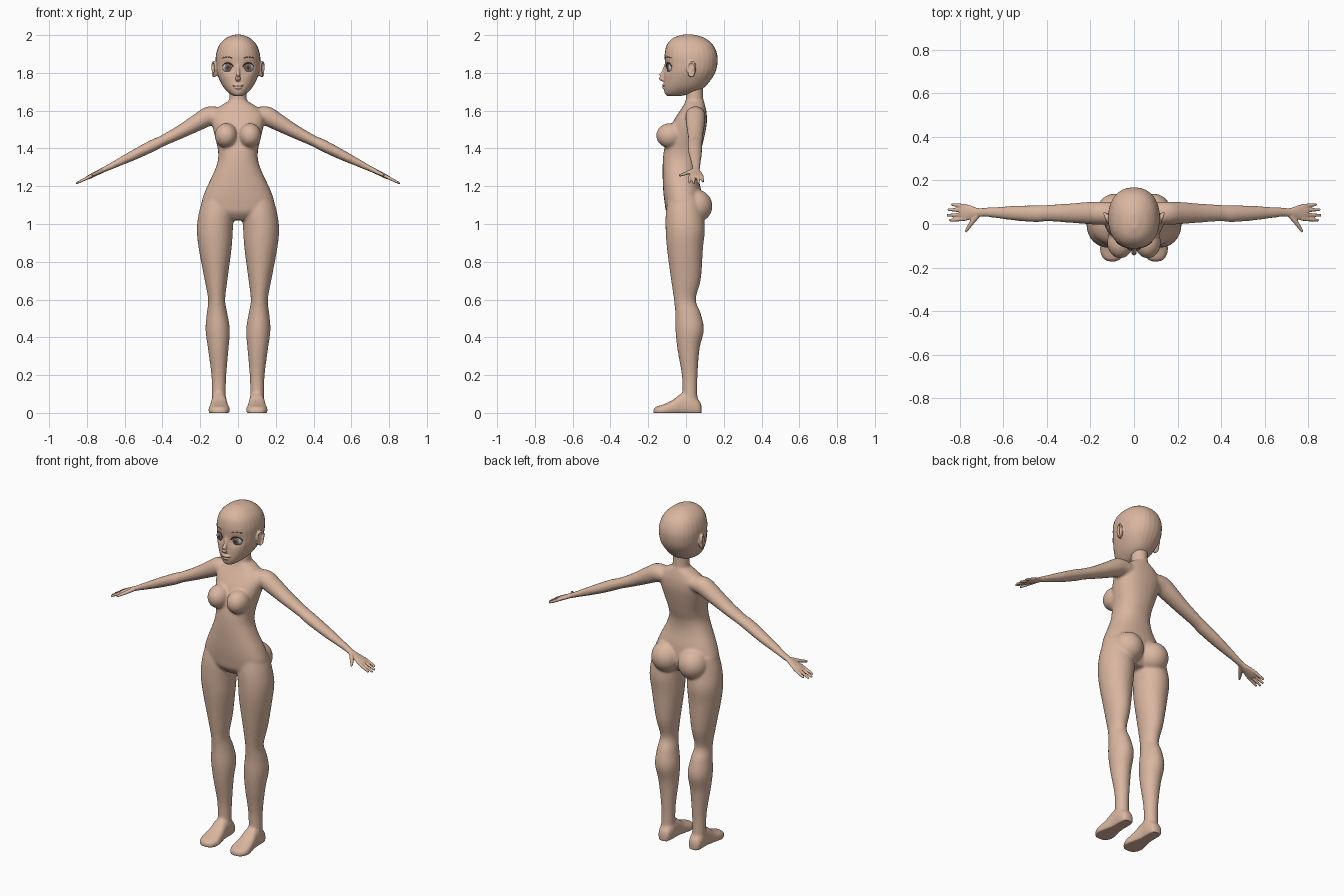
import bpy, bmesh, math
from mathutils import Vector, Matrix
from mathutils.bvhtree import BVHTree

if "Cube" in bpy.data.objects:
    bpy.data.objects.remove(bpy.data.objects["Cube"])


def material(name, rgb):
    m = bpy.data.materials.new(name)
    m.diffuse_color = (*rgb, 1)
    m.use_nodes = True
    m.node_tree.nodes["Principled BSDF"].inputs["Base Color"].default_value = m.diffuse_color
    return m


SKIN = material("skin", (0.70, 0.47, 0.35))
WHITE = material("eye_white", (0.50, 0.56, 0.60))
IRIS = material("iris", (0.22, 0.16, 0.13))
DARK = material("dark", (0.05, 0.03, 0.03))
BROW = material("brow", (0.38, 0.08, 0.06))
LIP = material("lip_line", (0.25, 0.09, 0.08))


def spline(rows, n=6):
    """Catmull-Rom through rows of numbers."""
    rows = [Vector(r) for r in rows]
    out = []
    for i in range(len(rows) - 1):
        a, b, c, d = rows[max(i - 1, 0)], rows[i], rows[i + 1], rows[min(i + 2, len(rows) - 1)]
        for k in range(n):
            t = k / n
            out.append(0.5 * (2 * b + (c - a) * t + (2 * a - 5 * b + 4 * c - d) * t * t
                              + (3 * b - a - 3 * c + d) * t ** 3))
    return out + [rows[-1]]


def loft(bm, rings, e=2.0, n=28):
    """Skin superellipse rings given as (centre, u, v)."""
    loops = []
    for c, u, v in rings:
        loop = []
        for i in range(n):
            a = 2 * math.pi * i / n
            ca, sa = math.cos(a), math.sin(a)
            p = c + u * math.copysign(abs(ca) ** (2 / e), ca) + v * math.copysign(abs(sa) ** (2 / e), sa)
            loop.append(bm.verts.new(p))
        loops.append(loop)
    for a, b in zip(loops, loops[1:]):
        for i in range(n):
            j = (i + 1) % n
            bm.faces.new((a[i], a[j], b[j], b[i]))
    bm.faces.new(loops[0])
    bm.faces.new(loops[-1])


def column(bm, rows, s=1, e=2.0):
    """Upright form from rows of z, x0, x1, y0, y1."""
    loft(bm, [(Vector((s * (x0 + x1) / 2, (y0 + y1) / 2, z)), Vector(((x1 - x0) / 2, 0, 0)),
               Vector((0, (y1 - y0) / 2, 0))) for z, x0, x1, y0, y1 in spline(rows, 4)], e)


def tube(bm, rows, s=1, n=20, steps=4, up=(0, 0, 1)):
    """Limb along a path: rows of x, y, z, side radius, up radius."""
    rows = spline(rows, steps)
    pts = [Vector((s * r[0], r[1], r[2])) for r in rows]
    rings = []
    for i, p in enumerate(pts):
        d = (pts[min(i + 1, len(pts) - 1)] - pts[max(i - 1, 0)]).normalized()
        u = Vector(up).cross(d).normalized()
        rings.append((p, u * rows[i][3], d.cross(u) * rows[i][4]))
    loft(bm, rings, 2.0, n)


def ball(bm, loc, size, rz=0.0):
    """Ellipsoid turned about z."""
    rot = Matrix.Rotation(rz, 3, 'Z')
    rings = []
    for k in range(17):
        a = math.pi * (k / 16 - .5)
        r = max(math.cos(a), .02)
        rings.append((Vector(loc) + Vector((0, 0, size[2] * math.sin(a))),
                      rot @ Vector((size[0] * r, 0, 0)), rot @ Vector((0, size[1] * r, 0))))
    loft(bm, rings)


def finish(name, bm, mat, voxel=0, smooth=0):
    """Turn a bmesh into an object, optionally fusing its parts."""
    bmesh.ops.recalc_face_normals(bm, faces=bm.faces)
    me = bpy.data.meshes.new(name)
    bm.to_mesh(me)
    bm.free()
    ob = bpy.data.objects.new(name, me)
    bpy.context.collection.objects.link(ob)
    if voxel:
        r = ob.modifiers.new("fuse", 'REMESH')
        r.mode, r.voxel_size = 'VOXEL', voxel
        f = ob.modifiers.new("soften", 'SMOOTH')
        f.factor, f.iterations = 0.5, smooth
        dg = bpy.context.evaluated_depsgraph_get()
        ob.data = bpy.data.meshes.new_from_object(ob.evaluated_get(dg))
        ob.modifiers.clear()
    ob.data.materials.clear()
    ob.data.materials.append(mat)
    ob.data.polygons.foreach_set("use_smooth", [True] * len(ob.data.polygons))
    return ob


# Torso and neck
bm = bmesh.new()
column(bm, [(1.02, -.05, .05, -.07, .05), (1.06, -.16, .16, -.103, .075), (1.11, -.192, .192, -.113, .085),
            (1.18, -.172, .172, -.121, .08), (1.265, -.132, .132, -.124, .062), (1.33, -.108, .108, -.123, .063),
            (1.39, -.106, .106, -.117, .08), (1.46, -.122, .122, -.10, .097), (1.53, -.138, .138, -.075, .11),
            (1.58, -.138, .138, -.045, .11), (1.62, -.10, .10, -.018, .103), (1.65, -.052, .052, -.003, .095)], e=2.3)
column(bm, [(1.58, -.06, .06, -.01, .10), (1.64, -.048, .048, -.002, .093), (1.70, -.045, .045, 0, .09),
            (1.77, -.045, .045, 0, .09)])
for s in (1, -1):
    # Bust and seat
    ball(bm, (s * .063, -.085, 1.468), (.060, .073, .066))
    ball(bm, (s * .087, .052, 1.095), (.086, .088, .088))
    # Leg
    column(bm, [(1.14, .03, .185, -.095, .075), (1.06, .022, .207, -.107, .09), (.97, .027, .218, -.108, .10),
                (.87, .034, .208, -.101, .09), (.71, .055, .178, -.08, .079), (.60, .068, .158, -.064, .052),
                (.53, .057, .165, -.057, .077), (.44, .043, .172, -.056, .095), (.34, .05, .159, -.046, .072),
                (.2, .062, .141, -.022, .061), (.1, .065, .139, -.018, .06), (.04, .065, .139, -.02, .065)], s)
    # Foot
    rings = [(Vector((s * .10, y, h / 2 - .008)), Vector((w, 0, 0)), Vector((0, 0, h / 2 + .008)))
             for y, w, h in spline([(.082, .015, .04), (.07, .033, .065), (.03, .041, .10), (-.02, .042, .105),
                                    (-.07, .05, .068), (-.12, .057, .045), (-.158, .042, .033), (-.172, .018, .022)])]
    loft(bm, rings, 2.5)
    # Arm
    tube(bm, [(.09, .05, 1.575, .05, .042), (.15, .05, 1.572, .053, .051), (.2, .05, 1.546, .052, .047),
              (.30, .05, 1.49, .044, .036), (.40, .05, 1.44, .038, .029), (.45, .047, 1.416, .039, .031),
              (.55, .05, 1.366, .034, .027), (.65, .053, 1.317, .024, .019), (.725, .055, 1.28, .019, .013)], s)
body = finish("body", bm, SKIN, .0075, 7)
for v in body.data.vertices:
    v.co.z = max(v.co.z, 0)


def hz(x):
    """Height of the hand along the slope of the arm."""
    return 1.283 + (.72 - x) * .5


# Hands with fingers and thumb
for side, s in (("left", 1), ("right", -1)):
    bm = bmesh.new()
    tube(bm, [(x, .053, hz(x), a, b) for x, a, b in ((.68, .019, .014), (.72, .021, .013), (.755, .034, .012),
                                                     (.785, .038, .011), (.80, .034, .009))], s)
    for y0, y1, x1 in ((.082, .090, .838), (.063, .066, .855), (.043, .040, .858), (.024, .017, .848)):
        tube(bm, [(.77, y0, hz(.77), .0095, .009), (.81, (y0 + y1) / 2, hz(.81), .009, .0085),
                  (x1, y1, hz(x1), .006, .006)], s, 12)
    tube(bm, [(.712, .047, hz(.712), .013, .011), (.745, .006, hz(.745), .011, .010),
              (.773, -.036, hz(.773), .006, .006)], s, 12)
    finish("hand_" + side, bm, SKIN, .0035, 3)

# Head with nose, lips and ears
bm = bmesh.new()
column(bm, [(1.678, -.022, .022, -.10, -.03), (1.69, -.044, .044, -.112, .03), (1.715, -.070, .070, -.117, .085),
            (1.75, -.092, .092, -.117, .122), (1.80, -.112, .112, -.114, .154), (1.85, -.118, .118, -.112, .167),
            (1.90, -.116, .116, -.113, .165), (1.95, -.098, .098, -.101, .142), (1.985, -.062, .062, -.068, .098),
            (2.002, -.02, .02, -.02, .045)], e=2.25)
tube(bm, [(0, -.104, 1.845, .009, .009), (0, -.117, 1.805, .010, .012), (0, -.132, 1.776, .013, .014),
          (0, -.118, 1.760, .012, .008)])
ball(bm, (0, -.114, 1.7365), (.028, .013, .007))
ball(bm, (0, -.113, 1.7215), (.022, .014, .008))
for s in (1, -1):
    turn = -s * .35
    ball(bm, (s * .118, .028, 1.818), (.008, .026, .038), turn)
    place = Matrix.Translation((s * .124, .03, 1.82)) @ Matrix.Rotation(turn, 4, 'Z')
    rim = []
    for i in range(17):
        a = 2 * math.pi * i / 16
        w = .024 if math.sin(a) > 0 else .017
        rim.append((*(place @ Vector((s * .004, w * math.cos(a), .038 * math.sin(a)))), .006, .007))
    tube(bm, rim, 1, 10, 2, up=(1, 0, 0))
head = finish("head", bm, SKIN, .004, 5)

# Eye sockets
for v in head.data.vertices:
    if v.co.y < -.04:
        dx, dz = (abs(v.co.x) - .053) / .024, (v.co.z - 1.828) / .024
        v.co.y += .016 * math.exp(-dx * dx - dz * dz)


def tree(ob):
    return BVHTree.FromPolygons([v.co for v in ob.data.vertices], [tuple(p.vertices) for p in ob.data.polygons])


surfaces = [tree(head)]


def stroke(name, pts, r, mat):
    """Thin line laid on the face through (x, z) points."""
    rows = []
    for x, z in spline(pts, 5):
        y = min(h[0].y for h in (t.ray_cast(Vector((x, -1, z)), Vector((0, 1, 0))) for t in surfaces) if h[0])
        rows.append((x, y, z, r, r))
    b = bmesh.new()
    tube(b, rows, 1, 8, 1)
    finish(name, b, mat)


# Eyes, lashes and brows
for side, s in (("left", 1), ("right", -1)):
    for part, dx, y, size, mat in (("eye", 0, -.083, (.029, .0155, .025), WHITE),
                                   ("iris", -.001, -.0955, (.018, .005, .021), IRIS),
                                   ("pupil", -.001, -.0985, (.009, .0035, .011), DARK)):
        bm = bmesh.new()
        ball(bm, (s * (.054 + dx), y, 1.828), size, s * .15)
        ob = finish(part + "_" + side, bm, mat)
        if part == "eye":
            surfaces.append(tree(ob))
    stroke("lash_" + side, [(s * .026, 1.834), (s * .038, 1.848), (s * .055, 1.853), (s * .072, 1.847),
                            (s * .083, 1.835)], .0028, DARK)
    stroke("brow_" + side, [(s * .032, 1.879), (s * .055, 1.885), (s * .084, 1.879)], .002, BROW)

# Mouth line
stroke("mouth", [(-.031, 1.732), (-.012, 1.7295), (0, 1.7285), (.012, 1.7295), (.031, 1.732)], .0018, LIP)
